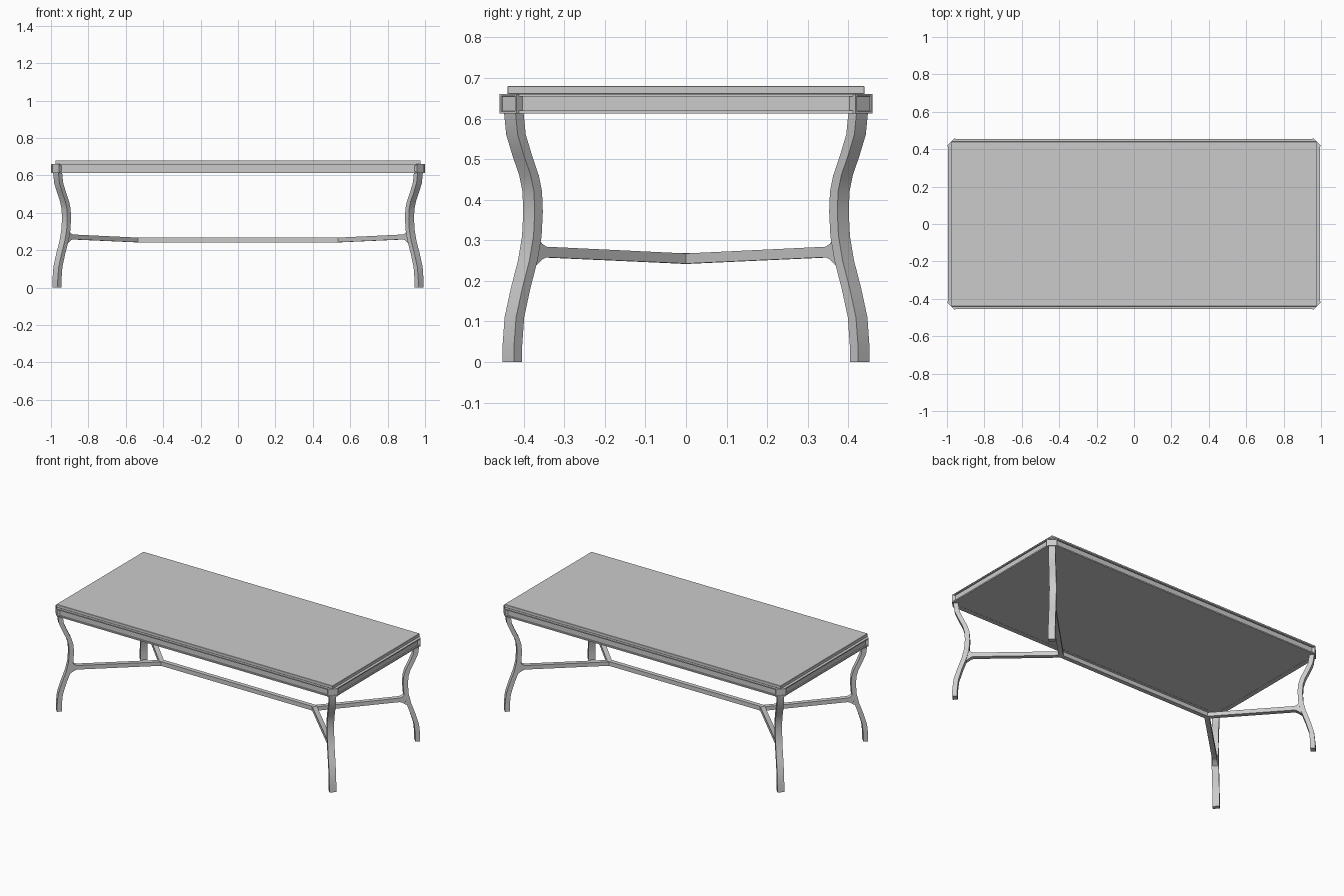
import bpy
import bmesh
from math import sqrt

if "Cube" in bpy.data.objects:
    bpy.data.objects.remove(bpy.data.objects["Cube"], do_unlink=True)

GREY = (0.6, 0.6, 0.6, 1.0)
mat = bpy.data.materials.new("plain grey")
mat.use_nodes = True
mat.diffuse_color = GREY
bsdf = next(n for n in mat.node_tree.nodes if n.type == 'BSDF_PRINCIPLED')
bsdf.inputs["Base Color"].default_value = GREY
bsdf.inputs["Roughness"].default_value = 0.6

OFFSET = 0.54   # where the corner diagonals meet the long axis


def finish(name, bm, mirror=(False, False)):
    """Turn a bmesh into an object, mirrored across the chosen axes."""
    bmesh.ops.recalc_face_normals(bm, faces=bm.faces)
    mesh = bpy.data.meshes.new(name)
    bm.to_mesh(mesh)
    bm.free()
    mesh.materials.append(mat)
    obj = bpy.data.objects.new(name, mesh)
    bpy.context.collection.objects.link(obj)
    if any(mirror):
        mod = obj.modifiers.new("mirror", 'MIRROR')
        mod.use_axis = (mirror[0], mirror[1], False)
        mod.use_mirror_merge = False
    bpy.ops.object.select_all(action='DESELECT')
    obj.select_set(True)
    bpy.context.view_layer.objects.active = obj
    bpy.ops.object.shade_smooth_by_angle(angle=0.5)
    return obj


def loft(rings):
    """Skin a list of equal-length point rings and cap both ends."""
    bm = bmesh.new()
    loops = [[bm.verts.new(p) for p in ring] for ring in rings]
    n = len(loops[0])
    for a, b in zip(loops, loops[1:]):
        for i in range(n):
            j = (i + 1) % n
            bm.faces.new((a[i], a[j], b[j], b[i]))
    bm.faces.new(loops[0])
    bm.faces.new(loops[-1])
    return bm


def diag(d, w, z):
    """Point at distance d along the corner diagonal, w across it."""
    return (OFFSET + d + w / sqrt(2), d - w / sqrt(2), z)


def box(size, centre):
    bm = bmesh.new()
    bmesh.ops.create_cube(bm, size=1)
    bmesh.ops.scale(bm, vec=size, verts=bm.verts)
    bmesh.ops.translate(bm, vec=centre, verts=bm.verts)
    return bm


# Table top, with slightly softened edges
top = box((1.954, 0.88, 0.02), (0, 0, 0.67))
bmesh.ops.bevel(top, geom=top.edges[:], offset=0.0015, segments=1,
                affect='EDGES', profile=0.5)
finish("table_top", top)

# Flat board that closes the underside between the rails
finish("under_board", box((1.93, 0.856, 0.048), (0, 0, 0.637)))

# Rails under the top, grooved on the outside: (depth from outer face, height)
groove = [(0, 0.612), (0, 0.62), (0.008, 0.62), (0.008, 0.654),
          (0, 0.654), (0, 0.661), (0.03, 0.661), (0.03, 0.612)]
finish("long_rail", loft([[(x, 0.455 - d, z) for d, z in groove]
                          for x in (-0.957, 0.957)]), (False, True))
finish("end_rail", loft([[(0.994 - d, y, z) for d, z in groove]
                         for y in (-0.419, 0.419)]), (True, False))

# Corner blocks set on the diagonal, with a sunk square panel
block = loft([[diag(d, w, z) for w, z in
               ((-0.03, 0.612), (0.03, 0.612), (0.03, 0.661), (-0.03, 0.661))]
              for d in (0.4, 0.4385)])
bmesh.ops.recalc_face_normals(block, faces=block.faces)
block.normal_update()
outer = max(block.faces, key=lambda f: sum(f.calc_center_median()[:2]))
bmesh.ops.inset_individual(block, faces=[outer], thickness=0.008)
block.normal_update()
bmesh.ops.inset_individual(block, faces=[outer], thickness=0.001, depth=-0.004)
finish("corner_block", block, (True, True))

# Curved legs: (height, distance along the diagonal)
path = [(0, 0.428), (0.04, 0.428), (0.11, 0.423), (0.18, 0.408), (0.25, 0.39),
        (0.31, 0.38), (0.37, 0.377), (0.42, 0.379), (0.46, 0.387),
        (0.51, 0.404), (0.56, 0.419), (0.62, 0.425)]
finish("leg", loft([[diag(d + a, w, z) for a, w in
                     ((-0.01, -0.02), (0.01, -0.02), (0.01, 0.02), (-0.01, 0.02))]
                    for z, d in path]), (True, True))

# Diagonal braces, flaring where they join the legs: (distance, bottom, top)
brace = [(0, 0.242, 0.267), (0.354, 0.258, 0.284),
         (0.364, 0.253, 0.291), (0.382, 0.235, 0.315)]
finish("diagonal_brace", loft([[diag(d, w, z) for w, z in
                                ((-0.014, lo), (0.014, lo), (0.014, hi), (-0.014, hi))]
                               for d, lo, hi in brace]), (True, True))

# Long stretcher down the middle
finish("centre_stretcher", box((1.1, 0.028, 0.027), (0, 0, 0.2555)))
